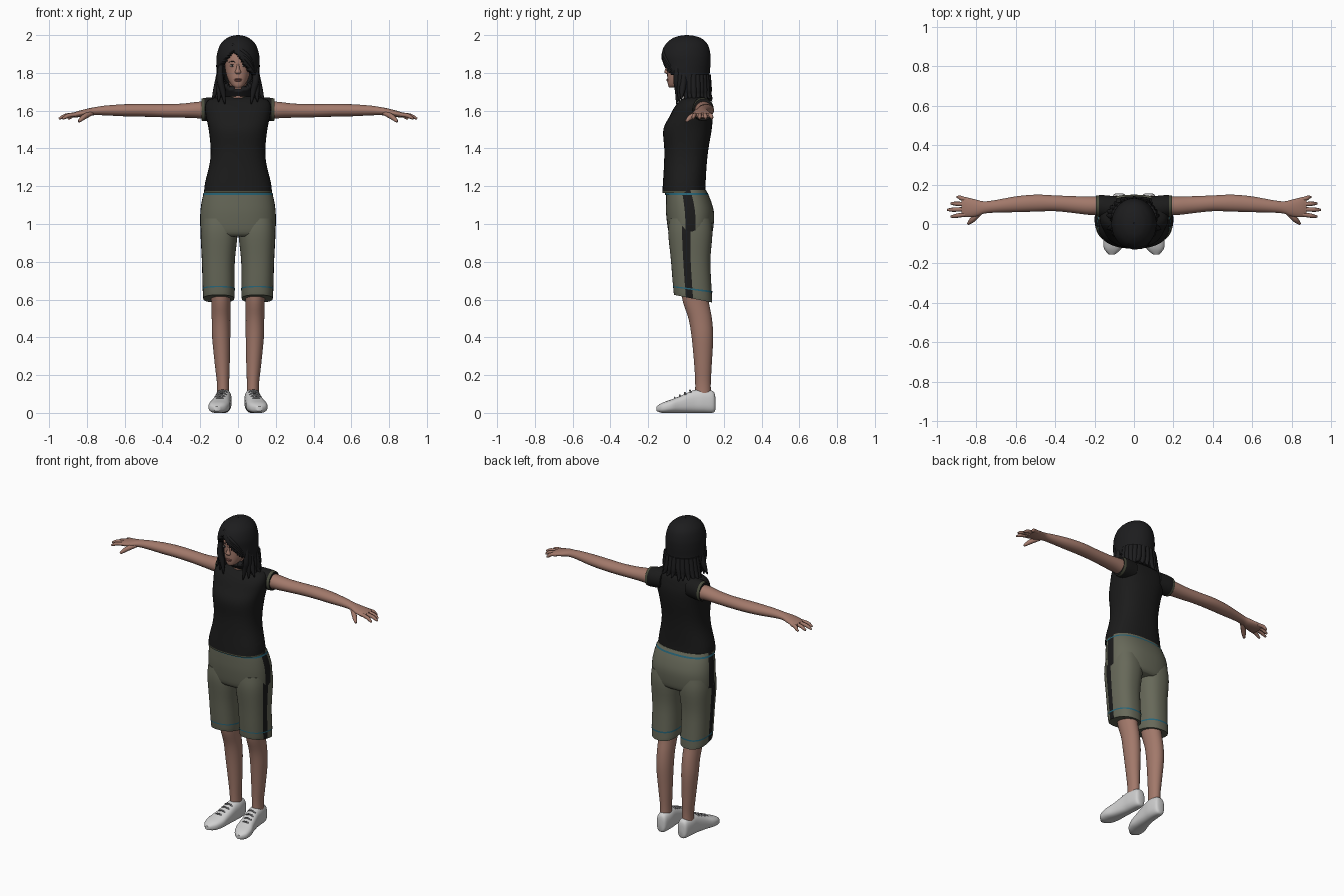
import bpy, bmesh, math, random
from mathutils import Vector

random.seed(4)


def mat(name, r, g, b):
    m = bpy.data.materials.new(name)
    m.diffuse_color = (r, g, b, 1)
    return m


SKIN = mat("skin", .36, .19, .145)
HAIR = mat("hair_black", .012, .012, .013)
SHIRT = mat("shirt_black", .011, .011, .011)
OLIVE = mat("shorts_olive", .135, .14, .1)
TRIM = mat("trim_dark_olive", .07, .075, .048)
TEAL = mat("stitch_teal", .02, .13, .19)
WHITE = mat("shoe_white", .62, .62, .62)
LACE = mat("lace_grey", .2, .2, .21)
LIPS = mat("lips", .28, .11, .095)
EYE = mat("eye_white", .5, .46, .43)


def finish(name, bm, mats):
    bmesh.ops.recalc_face_normals(bm, faces=bm.faces[:])
    me = bpy.data.meshes.new(name)
    bm.to_mesh(me)
    bm.free()
    for m in mats:
        me.materials.append(m)
    me.shade_smooth()
    me.set_sharp_from_angle(angle=math.radians(50))
    ob = bpy.data.objects.new(name, me)
    bpy.context.collection.objects.link(ob)
    return ob


def smooth_rows(rows, steps):
    """Catmull-Rom resampling of the cross-section rows."""
    out = []
    for i in range(len(rows) - 1):
        a, b, c, d = (rows[max(i - 1, 0)], rows[i], rows[i + 1],
                      rows[min(i + 2, len(rows) - 1)])
        for k in range(steps):
            t = k / steps
            out.append([.5 * (2 * q + (r - p) * t + (2 * p - 5 * q + 4 * r - s) * t * t
                              + (3 * q - p - 3 * r + s) * t ** 3)
                        for p, q, r, s in zip(a, b, c, d)])
    return out + [list(rows[-1])]


def tube(name, rows, mats, axis="z", n=32, p=2.0, steps=4, mirror=False,
         paint=None, warp=None, keep=None, caps=True):
    """Loft of superellipses; row = (position on axis, centre 1, centre 2, radius 1, radius 2)."""
    bm = bmesh.new()
    rings = []
    for t, c1, c2, r1, r2 in smooth_rows(rows, steps):
        ring = []
        for j in range(n):
            c, s = math.cos(2 * math.pi * j / n), math.sin(2 * math.pi * j / n)
            u = c1 + r1 * math.copysign(abs(c) ** (2 / p), c)
            v = c2 + r2 * math.copysign(abs(s) ** (2 / p), s)
            co = Vector({"z": (u, v, t), "x": (t, u, v), "y": (u, t, v)}[axis])
            if warp:
                co.z += warp(co)
            ring.append(bm.verts.new(co))
        rings.append(ring)
    for a, b in zip(rings, rings[1:]):
        for j in range(n):
            k = (j + 1) % n
            f = bm.faces.new((a[j], a[k], b[k], b[j]))
            if paint:
                f.material_index = paint(f.calc_center_median(), j)
    if caps:
        bm.faces.new(rings[0])
        bm.faces.new(rings[-1])
    if keep:
        bad = [f for f in bm.faces if not keep(f.calc_center_median())]
        bmesh.ops.delete(bm, geom=bad, context="FACES")
    ob = finish(name, bm, mats)
    if mirror:
        m = ob.modifiers.new("mirror", "MIRROR")
        m.use_mirror_merge = False
    return ob


def ball(name, loc, size, m):
    bm = bmesh.new()
    bmesh.ops.create_uvsphere(bm, u_segments=16, v_segments=10, radius=1)
    for v in bm.verts:
        v.co = Vector([l + c * s for l, c, s in zip(loc, v.co, size)])
    return finish(name, bm, [m])


def strand(name, pts, radii, m):
    """Tapered round curve for fingers, hair locks and laces."""
    cu = bpy.data.curves.new(name, "CURVE")
    cu.dimensions = "3D"
    cu.bevel_depth = 1
    cu.bevel_resolution = 2
    cu.use_fill_caps = True
    sp = cu.splines.new("NURBS")
    sp.points.add(len(pts) - 1)
    for q, co, r in zip(sp.points, pts, radii):
        q.co = (*co, 1)
        q.radius = r
    sp.order_u = 3
    sp.use_endpoint_u = True
    sp.resolution_u = 6
    cu.materials.append(m)
    ob = bpy.data.objects.new(name, cu)
    bpy.context.collection.objects.link(ob)
    return ob


# Shirt: body, cap sleeves with trim, collar
tube("shirt", [(1.165, 0, -.01, .18, .115), (1.22, 0, -.009, .174, .113),
               (1.32, 0, -.003, .15, .113), (1.4, 0, .002, .145, .117),
               (1.5, 0, .008, .155, .128), (1.57, 0, .027, .169, .114),
               (1.62, 0, .037, .174, .097), (1.655, 0, .047, .158, .077),
               (1.672, 0, .052, .11, .055), (1.68, 0, .052, .06, .045)],
     [SHIRT, TRIM], n=40, p=2.4, paint=lambda c, j: int(c.z < 1.179))
tube("sleeve", [(.09, .08, 1.61, .06, .062), (.15, .088, 1.608, .058, .062),
                (.178, .091, 1.606, .055, .061), (.194, .092, 1.605, .052, .058)],
     [SHIRT, TRIM], axis="x", mirror=True, paint=lambda c, j: int(c.x > .178))
tube("collar", [(1.64, 0, .045, .075, .07), (1.672, 0, .047, .066, .058),
                (1.682, 0, .047, .058, .05)], [TRIM])

# Shorts: hips and two legs with a black side stripe
N = 40
tube("shorts_hips", [(.935, 0, .025, .185, .1), (.96, 0, .024, .198, .117),
                     (1.05, 0, .022, .2, .127), (1.12, 0, .013, .192, .12),
                     (1.18, 0, 0, .177, .106)], [OLIVE, SHIRT], n=N, p=2.4,
     paint=lambda c, j: int(j in (N - 1, 0, N // 2, N // 2 - 1)))


def hem(co):
    return -.2 * (co.y - .04) * max(0, min(1, (.72 - co.z) / .1))


tube("shorts_leg", [(.605, .102, .038, .08, .1), (.625, .102, .036, .084, .102),
                    (.8, .104, .025, .087, .104), (.95, .1, .023, .098, .117),
                    (1.03, .1, .022, .092, .11)], [OLIVE, SHIRT], n=N, p=2.4,
     mirror=True, warp=hem, paint=lambda c, j: int(j in (N - 1, N - 2)))
tube("hem_stitch", [(.65, .1025, .0345, .0866, .1045), (.658, .1025, .0345, .0866, .1045)],
     [TEAL], n=N, p=2.4, steps=1, mirror=True, warp=hem, caps=False)
tube("waist_stitch", [(1.154, 0, .005, .186, .115), (1.164, 0, .003, .183, .113)],
     [TEAL], n=N, p=2.4, steps=1, caps=False)

# Legs
tube("leg", [(.06, .079, .09, .034, .043), (.15, .079, .09, .032, .041),
             (.25, .083, .09, .039, .046), (.4, .089, .087, .048, .057),
             (.5, .09, .075, .049, .062), (.6, .091, .05, .051, .069),
             (.72, .095, .04, .055, .07)], [SKIN], mirror=True)

# Shoes with laces
tube("shoe", [(.155, .075, .05, .018, .035), (.143, .075, .058, .033, .057),
              (.09, .076, .063, .042, .063), (.04, .08, .06, .043, .06),
              (-.03, .09, .045, .049, .045), (-.08, .1, .035, .055, .035),
              (-.125, .108, .027, .044, .027), (-.155, .112, .022, .015, .013)],
     [WHITE], axis="y", p=2.6, mirror=True)
for s in (1, -1):
    for i in range(4):
        y, z, x = -.06 + .027 * i, .081 + .0125 * i, .096 - .0045 * i
        strand("shoe_lace", [(s * (x - .026), y + .004, z - .012), (s * (x - .012), y, z),
                             (s * (x + .012), y, z), (s * (x + .026), y + .004, z - .012)],
               [.005] * 4, LACE)

# Arms and hands
tube("arm", [(.14, .095, 1.602, .046, .05), (.22, .093, 1.603, .047, .043),
             (.3, .098, 1.6, .043, .037), (.4, .105, 1.6, .04, .035),
             (.5, .106, 1.602, .043, .034), (.6, .1, 1.602, .04, .032),
             (.7, .09, 1.601, .032, .026), (.76, .084, 1.597, .031, .021),
             (.8, .081, 1.59, .042, .02), (.85, .085, 1.581, .05, .016),
             (.875, .088, 1.576, .046, .012)], [SKIN], axis="x", mirror=True)
FINGERS = [("index_finger", .05, .038, .93), ("middle_finger", .075, .072, .948),
           ("ring_finger", .1, .104, .93), ("little_finger", .122, .137, .9)]
for s in (1, -1):
    for name, y0, y1, x1 in FINGERS:
        strand(name, [(s * .84, y0, 1.58), (s * (x1 + .855) / 2, (y0 + y1) / 2, 1.578),
                      (s * (x1 - .015), y1, 1.565), (s * x1, y1, 1.557)],
               [.011, .0115, .01, .005], SKIN)
    strand("thumb", [(s * .775, .065, 1.588), (s * .81, .032, 1.572),
                     (s * .832, .01, 1.553), (s * .843, .0, 1.542)],
           [.014, .016, .012, .006], SKIN)

# Neck, head and face
tube("neck", [(1.62, 0, .045, .062, .058), (1.68, 0, .035, .048, .05),
              (1.78, 0, .025, .05, .055)], [SKIN])
tube("head", [(1.722, 0, -.07, .015, .018), (1.735, 0, -.056, .034, .039),
              (1.77, 0, -.026, .055, .073), (1.82, 0, -.005, .068, .094),
              (1.88, 0, 0, .072, .098), (1.94, 0, .005, .066, .084),
              (1.975, 0, .005, .035, .045)], [SKIN], p=2.2)
tube("nose", [(1.852, 0, -.091, .006, .009), (1.825, 0, -.096, .009, .012),
              (1.804, 0, -.1, .016, .014), (1.794, 0, -.096, .011, .008)], [SKIN], n=16)
ball("upper_lip", (0, -.096, 1.766), (.021, .008, .004), LIPS)
ball("lower_lip", (0, -.095, 1.759), (.018, .009, .005), LIPS)
for s in (1, -1):
    ball("eye", (s * .03, -.09, 1.838), (.013, .006, .006), EYE)
    ball("iris", (s * .03, -.0935, 1.838), (.0052, .0042, .0052), HAIR)
    strand("upper_lash", [(s * .017, -.095, 1.84), (s * .03, -.097, 1.848),
                          (s * .045, -.088, 1.841)], [.001, .002, .001], HAIR)
    strand("eyebrow", [(s * .014, -.097, 1.857), (s * .032, -.096, 1.864),
                       (s * .05, -.085, 1.856)], [.002, .003, .001], HAIR)


# Hair: shell with a face opening under a swept fringe
def keep_hair(c):
    d = c.x + .03
    return c.z > 1.925 - (1.15 * d if d > 0 else -1.2 * d) or c.y > -.035


hair = tube("hair", [(1.675, 0, .055, .088, .068), (1.72, 0, .038, .11, .085),
                     (1.79, 0, .005, .114, .12), (1.85, 0, .002, .115, .128),
                     (1.9, 0, 0, .111, .129), (1.95, 0, .003, .094, .112),
                     (1.982, 0, .005, .062, .078), (1.996, 0, .005, .03, .038),
                     (2.0, 0, .005, .002, .002)], [HAIR], n=64, steps=7,
            keep=keep_hair, caps=False)
sol = hair.modifiers.new("thickness", "SOLIDIFY")
sol.thickness = .032
sol.offset = -1

# Loose locks round the shoulders, beside the face and across the fringe
for i in range(17):
    a = math.radians(-30 + 240 * i / 16)
    c, s, r = math.cos(a), math.sin(a), random.uniform(-.012, .012)
    strand("hair_lock", [(.1 * c, .04 + .075 * s, 1.79), (.107 * c, .04 + .078 * s, 1.72),
                         (.112 * c + r, .042 + .078 * s, 1.68),
                         (.135 * c + r, .045 + .095 * s, 1.655 + r)],
           [.016, .02, .015, .003], HAIR)
for s in (1, -1):
    for k in range(3):
        strand("side_lock", [(s * .09, -.045 + .02 * k, 1.86), (s * .1, -.052 + .02 * k, 1.77),
                             (s * (.078 + .02 * k), -.04 + .01 * k, 1.7),
                             (s * (.07 + .033 * k), -.05 + .012 * k, 1.635 + .012 * k)],
               [.012, .019, .017, .003], HAIR)
for k in range(3):
    strand("fringe_lock", [(-.03, -.1, 1.95 - .01 * k), (.02, -.122, 1.92 - .012 * k),
                           (.065, -.108, 1.88 - .014 * k), (.09, -.072, 1.82 - .01 * k)],
           [.006, .01, .011, .003], HAIR)
